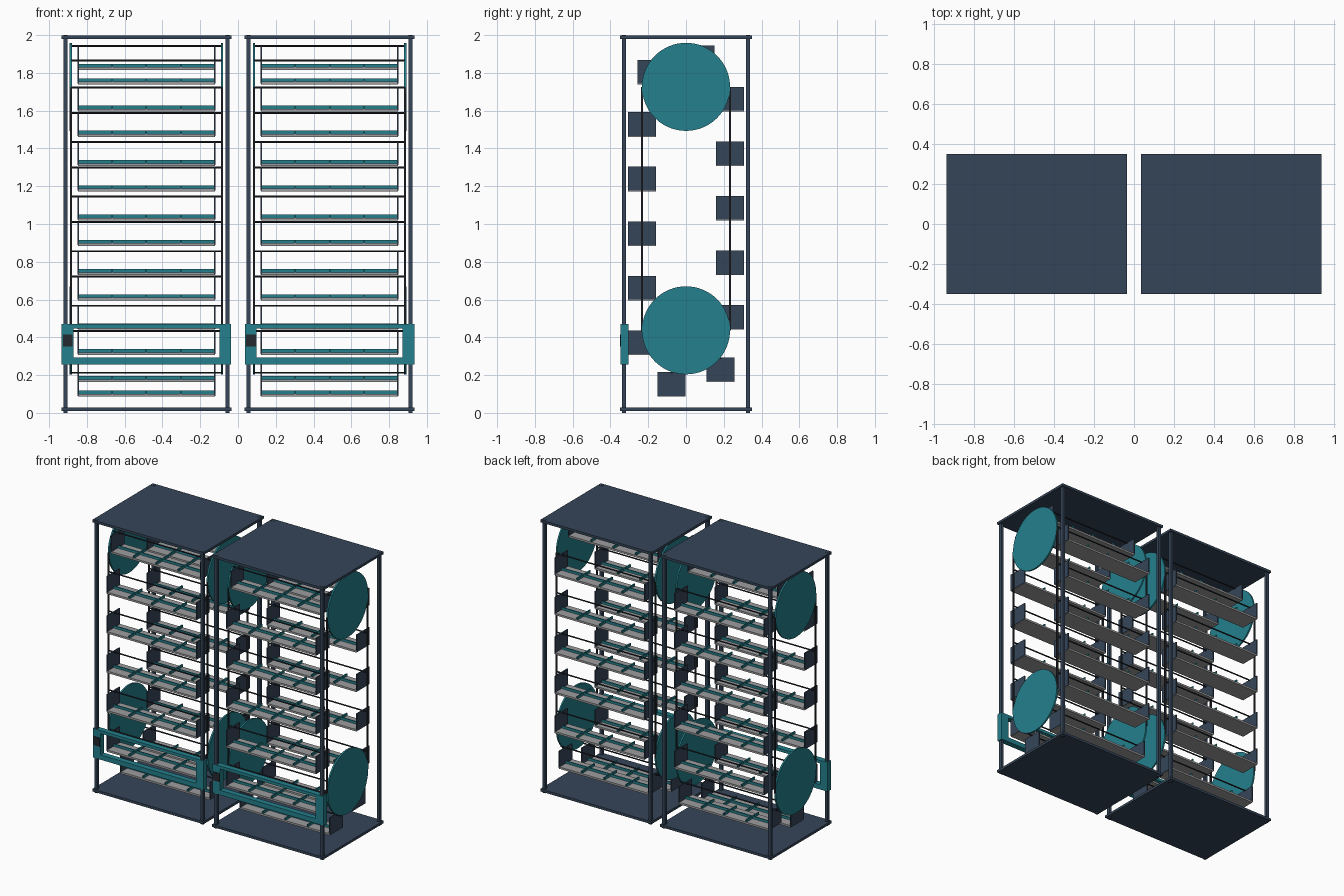
import bpy, bmesh, math
from mathutils import Matrix, Vector

if "Cube" in bpy.data.objects:
    bpy.data.objects.remove(bpy.data.objects["Cube"])


def material(name, rgb):
    m = bpy.data.materials.new(name)
    m.diffuse_color = (*rgb, 1.0)
    m.use_nodes = True
    m.node_tree.nodes["Principled BSDF"].inputs["Base Color"].default_value = m.diffuse_color
    return m


NAVY = material("navy_steel", (0.036, 0.060, 0.098))
TEAL = material("teal_paint", (0.017, 0.216, 0.262))
GREY = material("grey_shelf", (0.34, 0.34, 0.35))
BLACK = material("near_black", (0.018, 0.021, 0.028))

HALF_W, HALF_D = 0.45, 0.35      # cabinet half width and depth
R, Z_LOW, Z_HIGH = 0.233, 0.437, 1.726   # wheel radius and axle heights
WHEEL_X = 0.40                   # wheel offset from unit centre
TRAY_X, TRAY_D, TRAY_H = 0.362, 0.148, 0.13
COUNT = 14


def box(bm, x, y, z):
    """Add a box from (low, high) ranges."""
    size = [b - a for a, b in (x, y, z)]
    mid = [(a + b) / 2 for a, b in (x, y, z)]
    bmesh.ops.create_cube(bm, size=1, matrix=Matrix.Translation(mid) @ Matrix.Diagonal((*size, 1)))


def disc(bm, x, y, z, radius, length, sides):
    """Add a cylinder lying along x."""
    bmesh.ops.create_cone(bm, cap_ends=True, segments=sides, radius1=radius, radius2=radius, depth=length,
                          matrix=Matrix.Translation((x, y, z)) @ Matrix.Rotation(math.pi / 2, 4, 'Y'))


def finish(bm, name, mat, cx, smooth=False):
    me = bpy.data.meshes.new(name)
    bm.to_mesh(me)
    bm.free()
    me.materials.append(mat)
    ob = bpy.data.objects.new(name, me)
    ob.location.x = cx
    bpy.context.collection.objects.link(ob)
    if smooth:
        bpy.ops.object.select_all(action='DESELECT')
        ob.select_set(True)
        bpy.context.view_layer.objects.active = ob
        bpy.ops.object.shade_smooth_by_angle()


def loop_point(s):
    """Point (y, z) on the carousel loop at distance s."""
    arc, run = math.pi * R, Z_HIGH - Z_LOW
    s %= 2 * (arc + run)
    flip = 1
    if s >= arc + run:
        s -= arc + run
        flip = -1
    if s < arc:
        y, z = R * math.cos(s / R), Z_HIGH + R * math.sin(s / R)
    else:
        y, z = -R, Z_HIGH - (s - arc)
    return flip * y, z if flip == 1 else Z_LOW + Z_HIGH - z


def build_unit(cx, side):
    # top and bottom panels
    for name, z in (("roof_panel", (1.98, 1.998)), ("base_panel", (0.01, 0.028))):
        bm = bmesh.new()
        box(bm, (-HALF_W, HALF_W), (-HALF_D, HALF_D), z)
        finish(bm, f"{side}_{name}", NAVY, cx)

    # four corner posts
    bm = bmesh.new()
    for x in (-0.429, 0.429):
        for y in (-0.329, 0.329):
            box(bm, (x - 0.011, x + 0.011), (y - 0.011, y + 0.011), (0, 2.0))
    finish(bm, f"{side}_corner_posts", NAVY, cx)

    # drive wheels
    bm = bmesh.new()
    for x in (-WHEEL_X, WHEEL_X):
        for z in (Z_LOW, Z_HIGH):
            disc(bm, x, 0, z, R, 0.012, 64)
    finish(bm, f"{side}_drive_wheels", TEAL, cx, True)

    # straight chain runs
    bm = bmesh.new()
    for x in (-WHEEL_X, WHEEL_X):
        for y in (-R, R):
            box(bm, (x - 0.005, x + 0.005), (y - 0.005, y + 0.005), (Z_LOW, Z_HIGH))
    finish(bm, f"{side}_chains", BLACK, cx)

    # hanging trays spaced around the loop
    rods, ends, floors, dividers = (bmesh.new() for _ in range(4))
    step = 2 * (math.pi * R + Z_HIGH - Z_LOW) / COUNT
    for i in range(COUNT):
        y, z = loop_point(i * step)
        lo, d = z - TRAY_H, TRAY_D / 2
        disc(rods, 0, y, z - 0.004, 0.005, 2 * WHEEL_X, 8)
        for x in (-TRAY_X, TRAY_X):
            box(ends, (x - 0.004, x + 0.004), (y - d, y + d), (lo + 0.004, z))
        box(floors, (-TRAY_X, TRAY_X), (y - d, y + d), (lo, lo + 0.014))
        top = (lo + 0.014, lo + 0.032)
        box(dividers, (-TRAY_X + 0.004, TRAY_X - 0.004), (y - 0.004, y + 0.004), top)
        for k in (-1, 0, 1):
            x = k * TRAY_X / 2
            box(dividers, (x - 0.004, x + 0.004), (y - d, y + d), top)
    finish(rods, f"{side}_tray_rods", BLACK, cx, True)
    finish(ends, f"{side}_tray_end_plates", NAVY, cx)
    finish(floors, f"{side}_tray_floors", GREY, cx)
    finish(dividers, f"{side}_tray_dividers", TEAL, cx)

    # access opening surround
    bm = bmesh.new()
    depth = (-0.346, -0.305)
    box(bm, (-0.449, -0.387), depth, (0.257, 0.470))
    box(bm, (0.387, 0.449), depth, (0.257, 0.470))
    box(bm, (-0.387, 0.387), depth, (0.448, 0.470))
    box(bm, (-0.387, 0.387), depth, (0.257, 0.292))
    finish(bm, f"{side}_access_frame", TEAL, cx)

    # control screen
    bm = bmesh.new()
    box(bm, (-0.442, -0.390), (-0.350, -0.344), (0.352, 0.415))
    finish(bm, f"{side}_control_screen", BLACK, cx)


for cx, side in ((-0.485, "left"), (0.485, "right")):
    build_unit(cx, side)
